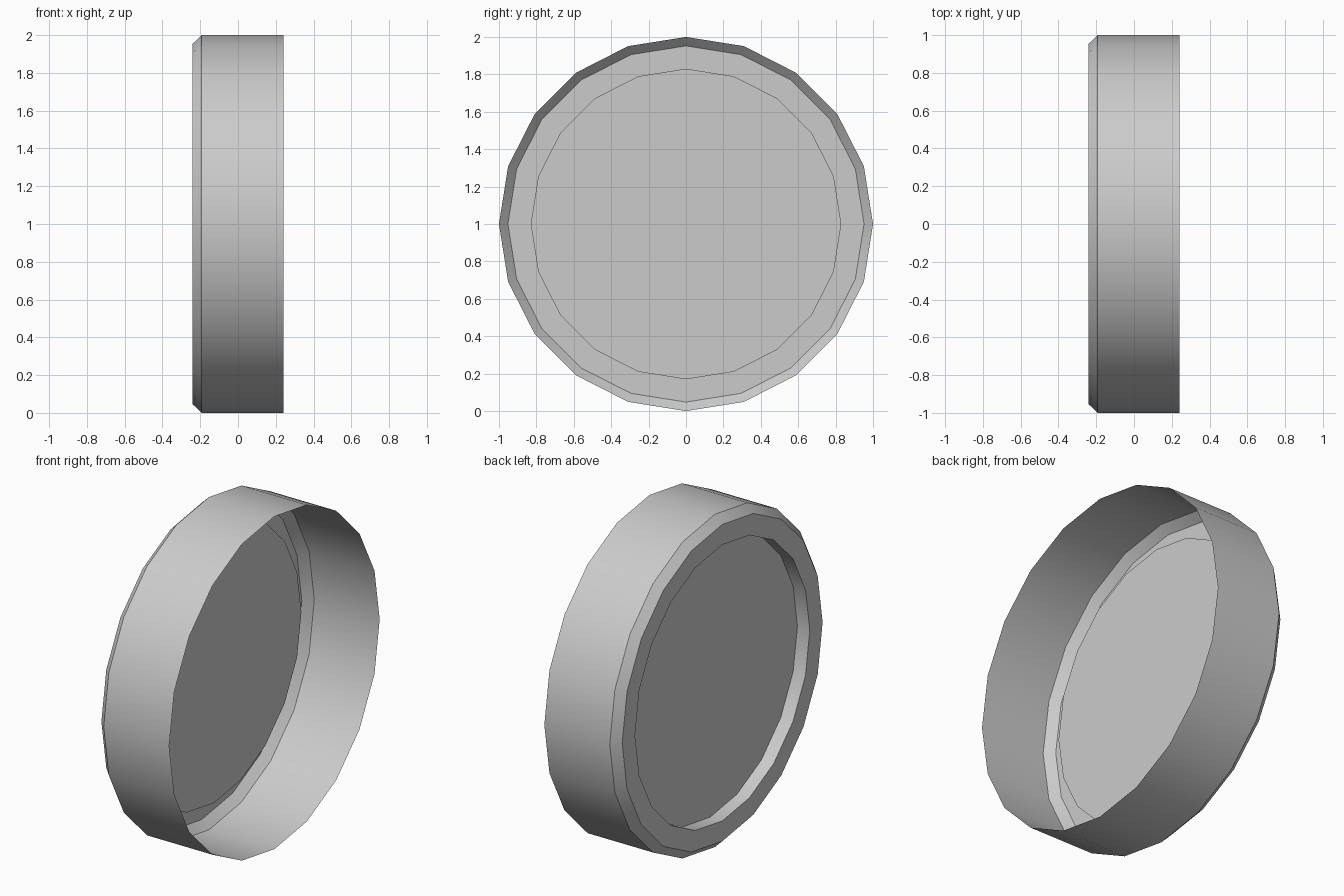
import bpy, bmesh
from math import cos, sin, tau

if "Cube" in bpy.data.objects:
    bpy.data.objects.remove(bpy.data.objects["Cube"])

SIDES = 20
# Profile (x, radius): open edge, rim, bevelled shoulder, face lip, recessed panel
PROFILE = [(0.242, 1.0), (-0.193, 1.0), (-0.242, 0.952), (-0.242, 0.83), (-0.16, 0.83)]

bm = bmesh.new()
rings = []
for x, r in PROFILE:
    rings.append([bm.verts.new((x, r * cos(tau * i / SIDES), r * sin(tau * i / SIDES)))
                  for i in range(SIDES)])

# Rim, bevel, flat lip and recess wall
for a, b in zip(rings, rings[1:]):
    for i in range(SIDES):
        j = (i + 1) % SIDES
        bm.faces.new((a[i], a[j], b[j], b[i]))

# Recessed round panel, facing -x
bm.faces.new(rings[-1][::-1])

mesh = bpy.data.meshes.new("round_cap")
bm.normal_update()
bm.to_mesh(mesh)
bm.free()

cap = bpy.data.objects.new("round_cap", mesh)
cap.location.z = 1.0
bpy.context.collection.objects.link(cap)

# Smooth around the rim, sharp at the profile corners
bpy.context.view_layer.objects.active = cap
cap.select_set(True)
bpy.ops.object.shade_smooth_by_angle(angle=0.55)
